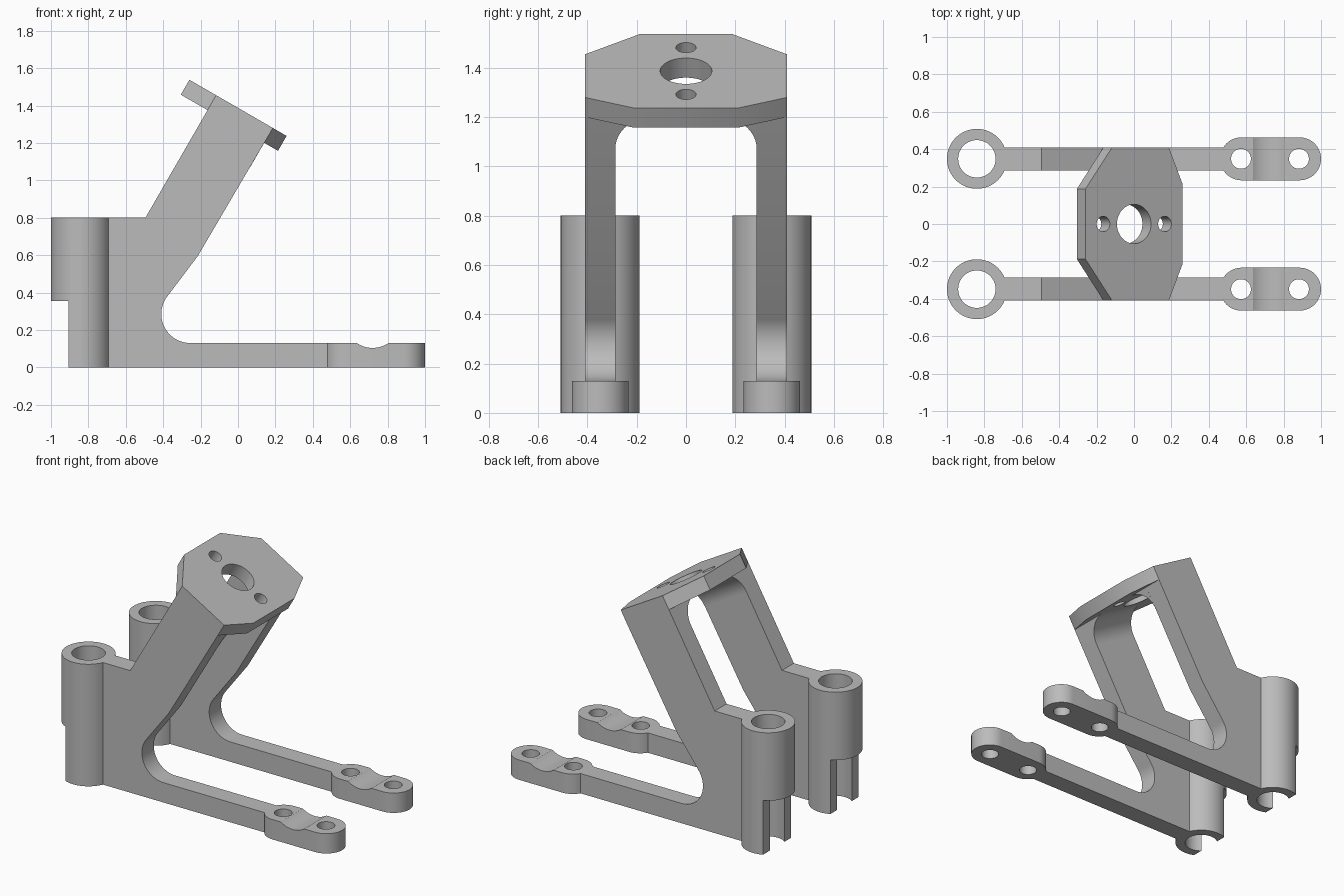
import bpy
import bmesh
from math import cos, sin, radians
from mathutils import Matrix, Vector

if "Cube" in bpy.data.objects:
    bpy.data.objects.remove(bpy.data.objects["Cube"], do_unlink=True)

grey = bpy.data.materials.new("mid grey")
grey.use_nodes = True
colour = (0.5, 0.5, 0.5, 1)
grey.diffuse_color = colour
grey.node_tree.nodes["Principled BSDF"].inputs["Base Color"].default_value = colour


def arc(cx, cy, r, start, end, steps=24):
    angles = [radians(start + (end - start) * i / steps) for i in range(steps + 1)]
    return [(cx + r * cos(a), cy + r * sin(a)) for a in angles]


def circle(cx, cy, r):
    return arc(cx, cy, r, 0, 360, 64)[:-1]


def prism(name, outline, low, high, matrix=Matrix()):
    """Extrude a flat outline along local z, then place it."""
    bm = bmesh.new()
    face = bm.faces.new([bm.verts.new((x, y, low)) for x, y in outline])
    new = bmesh.ops.extrude_face_region(bm, geom=[face])["geom"]
    moved = [v for v in new if isinstance(v, bmesh.types.BMVert)]
    bmesh.ops.translate(bm, verts=moved, vec=(0, 0, high - low))
    bmesh.ops.transform(bm, matrix=matrix, verts=bm.verts)
    bmesh.ops.recalc_face_normals(bm, faces=bm.faces)
    mesh = bpy.data.meshes.new(name)
    bm.to_mesh(mesh)
    bm.free()
    mesh.materials.append(grey)
    obj = bpy.data.objects.new(name, mesh)
    bpy.context.collection.objects.link(obj)
    return obj


def activate(obj):
    bpy.ops.object.select_all(action="DESELECT")
    obj.select_set(True)
    bpy.context.view_layer.objects.active = obj


def combine(obj, tool, operation):
    mod = obj.modifiers.new("combine", "BOOLEAN")
    mod.operation = operation
    mod.solver = "EXACT"
    mod.object = tool
    activate(obj)
    bpy.ops.object.modifier_apply(modifier=mod.name)
    bpy.data.objects.remove(tool, do_unlink=True)


def smooth(obj):
    activate(obj)
    bpy.ops.object.shade_smooth_by_angle(angle=radians(25))


# Shared frames: upright side profile, and the tilted head plate
upright = Matrix.Rotation(radians(90), 4, "X")
tilted = Matrix.Translation((0, 0, 1.3875)) @ Matrix.Rotation(radians(30), 4, "Y")
across = Matrix(((0, 0, 1, 0), (1, 0, 0, 0), (0, 1, 0, 0), (0, 0, 0, 1)))
back_u, front_u = -0.135, 0.215
plate_t = 0.092
arm_half = 0.0615
frame_y = 0.3485
foot_h = 0.13
tube_x, tube_h = -0.84, 0.8


def on_underside(u):
    p = tilted @ Vector((u, 0, -plate_t))
    return (p.x, p.z)


def side_frame(name, y):
    # Leaning arm with its base bar
    outline = [(-0.71, 0), (0.55, 0), (0.55, foot_h)]
    outline += arc(-0.255, foot_h + 0.155, 0.155, 270, 143)
    outline += [(-0.215, 0.595), on_underside(front_u), on_underside(back_u),
                (-0.495, tube_h), (-0.71, tube_h)]
    place = Matrix.Translation((0, y, 0)) @ upright
    frame = prism(name, outline, -arm_half, arm_half, place)

    # Rounded foot pad with a shallow groove and two holes
    near, far, r = 0.575, 0.885, 0.115
    stadium = arc(far, y, r, -90, 90) + arc(near, y, r, 90, 270)
    combine(frame, prism("pad", stadium, 0, foot_h), "UNION")
    groove = circle(0.72, foot_h + 0.126, 0.152)
    combine(frame, prism("groove", groove, -0.2, 0.2, place), "DIFFERENCE")
    for x in (near - 0.003, far - 0.003):
        combine(frame, prism("hole", circle(x, y, 0.053), -0.1, 0.3), "DIFFERENCE")

    # Vertical tube, bored through and cut away low on its outer side
    combine(frame, prism("tube", circle(tube_x, y, 0.16), 0, tube_h), "UNION")
    combine(frame, prism("bore", circle(tube_x, y, 0.1), -0.1, 1), "DIFFERENCE")
    notch = [(-1.1, y - 0.2), (-0.905, y - 0.2), (-0.905, y + 0.2), (-1.1, y + 0.2)]
    combine(frame, prism("notch", notch, -0.1, 0.355), "DIFFERENCE")
    smooth(frame)


def corner_fillet(name, side):
    # Concave corner between arm and head plate
    inner, r = frame_y - arm_half, 0.15
    outline = [(inner, -plate_t)] + arc(inner - r, -plate_t - r, r, 0, 90)
    outline = [(side * y, w) for y, w in outline]
    smooth(prism(name, outline, back_u, front_u, tilted @ across))


for label, side in (("left", 1), ("right", -1)):
    side_frame(label + "_side_frame", side * frame_y)
    corner_fillet(label + "_corner_fillet", side)

# Eight-sided head plate with a large centre hole and two small ones
edge = frame_y + arm_half
half = [(-0.3, 0.187), (back_u, edge), (front_u, edge), (0.3, 0.213)]
octagon = half + [(u, -y) for u, y in reversed(half)]
head = prism("head_plate", octagon, -plate_t, 0, tilted)
for u, r in ((0, 0.105), (-0.19, 0.041), (0.19, 0.041)):
    combine(head, prism("hole", circle(u, 0, r), -0.2, 0.1, tilted), "DIFFERENCE")
smooth(head)
